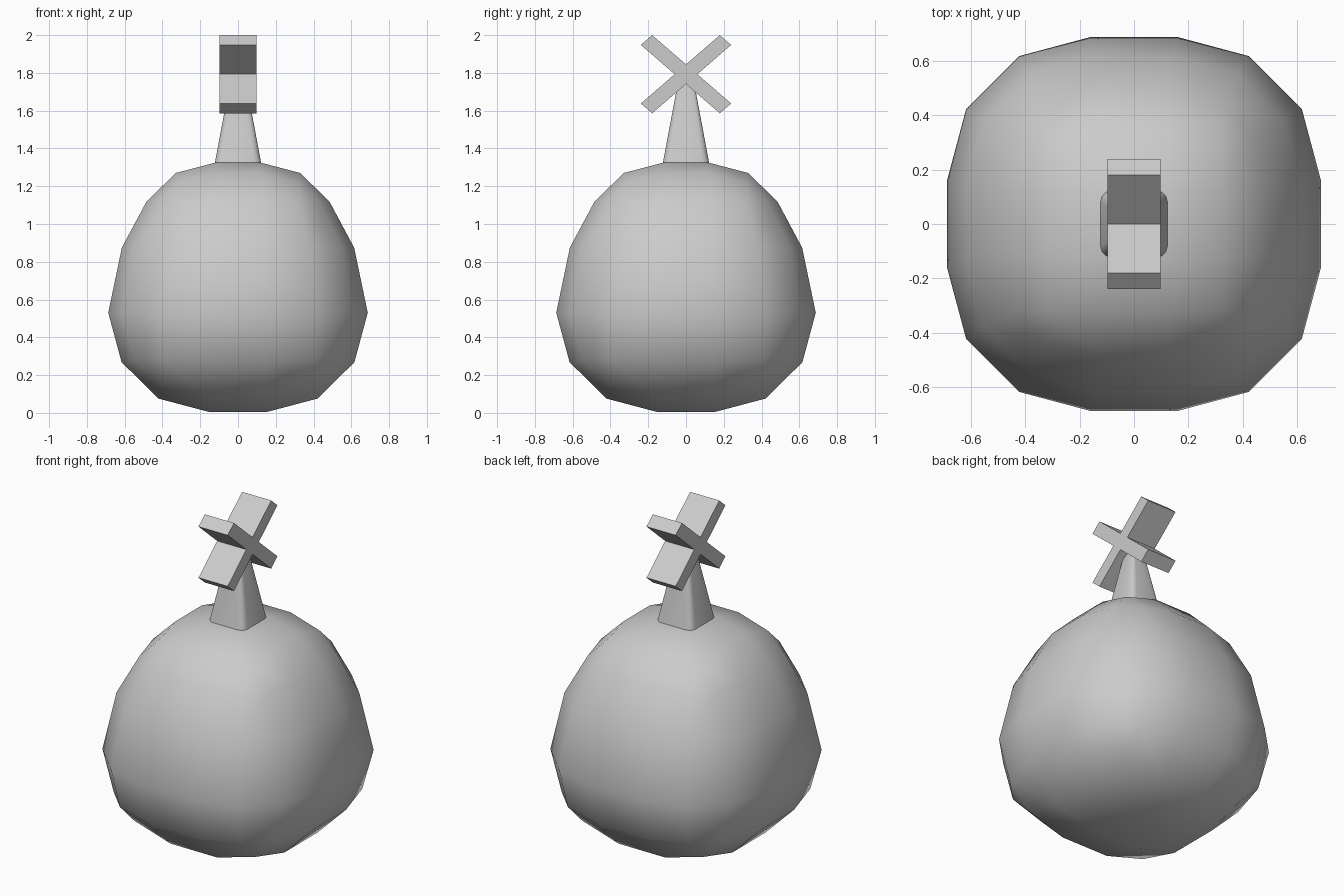
import bpy, bmesh, math
from mathutils import Matrix

old = bpy.data.objects.get("Cube")
if old:
    bpy.data.objects.remove(old, do_unlink=True)

grey = bpy.data.materials.new("light grey")
grey.use_nodes = True
colour = (0.6, 0.6, 0.6, 1.0)
grey.diffuse_color = colour
grey.node_tree.nodes["Principled BSDF"].inputs["Base Color"].default_value = colour


def finish(name, bm, smooth_angle=None):
    """Turn a bmesh into a named grey object."""
    bmesh.ops.recalc_face_normals(bm, faces=bm.faces)
    mesh = bpy.data.meshes.new(name)
    bm.to_mesh(mesh)
    bm.free()
    mesh.materials.append(grey)
    obj = bpy.data.objects.new(name, mesh)
    bpy.context.collection.objects.link(obj)
    if smooth_angle:
        bpy.ops.object.select_all(action='DESELECT')
        bpy.context.view_layer.objects.active = obj
        obj.select_set(True)
        bpy.ops.object.shade_smooth_by_angle(angle=math.radians(smooth_angle))
    return obj


def box(sx, sy, sz):
    bm = bmesh.new()
    bmesh.ops.create_cube(bm, size=1, matrix=Matrix.Diagonal((sx, sy, sz, 1)))
    return bm


# Round body: heavily bevelled cube whose upper half is pinched in
HALF, BEVEL = 0.687, 0.53
bm = box(2 * HALF, 2 * HALF, 2 * HALF)
bmesh.ops.bevel(bm, geom=bm.edges[:], offset=BEVEL, offset_type='OFFSET',
                segments=3, profile=0.5, affect='EDGES')
# (bevelled height, final height, horizontal scale)
LEVELS = [(-0.69, 0.003, 1.0), (-0.157, 0.53, 1.0), (0.157, 0.875, 0.895),
          (0.422, 1.12, 0.785), (0.616, 1.27, 0.78), (0.69, 1.327, 0.77)]
for v in bm.verts:
    for (a, za, sa), (b, zb, sb) in zip(LEVELS, LEVELS[1:]):
        if v.co.z <= b:
            t = (v.co.z - a) / (b - a)
            s = sa + t * (sb - sa)
            v.co = (v.co.x * s, v.co.y * s, za + t * (zb - za))
            break
finish("body", bm, 60)

# Tapered neck with rounded upright edges
bm = box(0.25, 0.25, 0.48)
upright = [e for e in bm.edges if abs(e.verts[0].co.z - e.verts[1].co.z) > 0.1]
bmesh.ops.bevel(bm, geom=upright, offset=0.04, segments=3, profile=0.5, affect='EDGES')
for v in bm.verts:
    s = 0.28 if v.co.z > 0 else 1.0
    v.co = (v.co.x * s, v.co.y * s, v.co.z + 1.55)
finish("neck", bm, 40)

# Crossed bars: one X-shaped profile, slightly flattened, extruded across
bm = bmesh.new()
A, B, C = 0.239, 0.179, 0.06
quarter = [(C, 0), (A, B), (B, A)]
outline = []
for k in range(4):
    c, s = round(math.cos(k * math.pi / 2)), round(math.sin(k * math.pi / 2))
    outline += [(c * y - s * z, s * y + c * z) for y, z in quarter]
face = bm.faces.new([bm.verts.new((-0.098, y, 1.793 + 0.866 * z)) for y, z in outline])
side = bmesh.ops.extrude_face_region(bm, geom=[face])
bmesh.ops.translate(bm, vec=(0.196, 0, 0),
                    verts=[g for g in side["geom"] if isinstance(g, bmesh.types.BMVert)])
finish("crossed_bars", bm)
